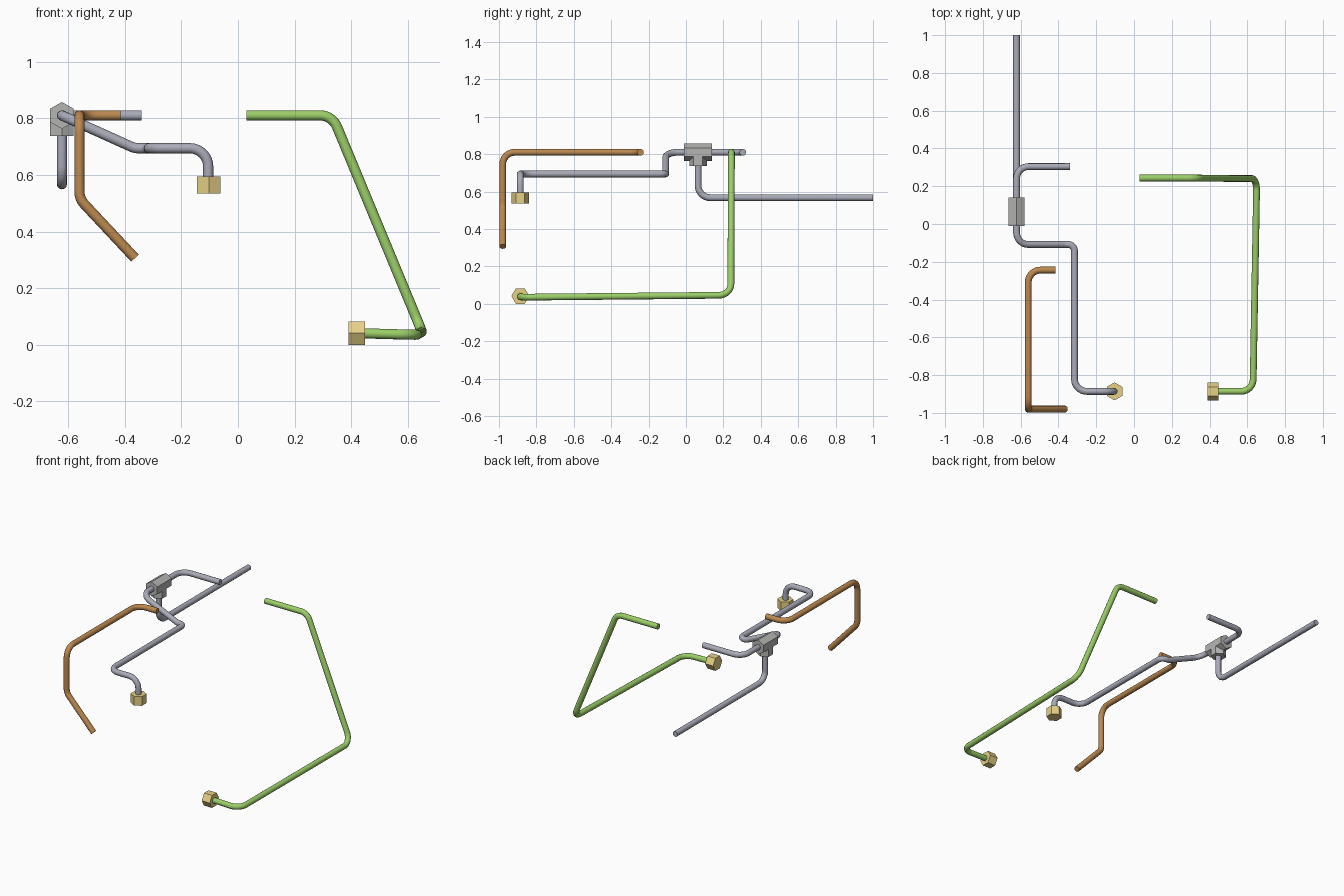
import bpy, math
from mathutils import Vector

if "Cube" in bpy.data.objects:
    bpy.data.objects.remove(bpy.data.objects["Cube"])

PIPE_R = 0.018   # tube radius
BEND_R = 0.065   # centreline bend radius
HEX_R = 0.0475   # nut radius to its corners


def material(name, rgb):
    m = bpy.data.materials.new(name)
    m.diffuse_color = (*rgb, 1)
    m.use_nodes = True
    m.node_tree.nodes["Principled BSDF"].inputs["Base Color"].default_value = m.diffuse_color
    return m


STEEL = material("steel", (0.40, 0.41, 0.48))
TEE = material("tee_grey", (0.46, 0.46, 0.45))
COPPER = material("copper", (0.50, 0.25, 0.08))
GREEN = material("green", (0.33, 0.62, 0.14))
BRASS = material("brass", (0.80, 0.64, 0.24))


def rounded_path(points, steps=8):
    """Replace each corner of a polyline with a circular bend."""
    p = [Vector(q) for q in points]
    out = [p[0]]
    for a, b, c in zip(p, p[1:], p[2:]):
        u, v = (a - b).normalized(), (c - b).normalized()
        half = (math.pi - u.angle(v)) / 2
        t = min(BEND_R * math.tan(half), 0.7 * (a - b).length, 0.7 * (c - b).length)
        r = t / math.tan(half)
        centre = b + (u + v).normalized() * (r / math.cos(half))
        s = (b + u * t - centre).normalized()
        e = (b + v * t - centre).normalized()
        out += [centre + s.slerp(e, i / steps) * r for i in range(steps + 1)]
    out.append(p[-1])
    return out


def pipe(name, points, mat):
    path = rounded_path(points)
    curve = bpy.data.curves.new(name + "_path", 'CURVE')
    curve.dimensions = '3D'
    curve.bevel_depth = PIPE_R
    curve.bevel_resolution = 4
    curve.use_fill_caps = True
    spline = curve.splines.new('POLY')
    spline.points.add(len(path) - 1)
    for sp, co in zip(spline.points, path):
        sp.co = (*co, 1)
    tmp = bpy.data.objects.new(name + "_path", curve)
    bpy.context.collection.objects.link(tmp)
    mesh = bpy.data.meshes.new_from_object(
        tmp.evaluated_get(bpy.context.evaluated_depsgraph_get()))
    bpy.data.objects.remove(tmp)
    obj = bpy.data.objects.new(name, mesh)
    bpy.context.collection.objects.link(obj)
    mesh.materials.clear()
    mesh.materials.append(mat)
    bpy.ops.object.select_all(action='DESELECT')
    obj.select_set(True)
    bpy.context.view_layer.objects.active = obj
    bpy.ops.object.shade_smooth_by_angle(angle=math.radians(40))


def hex_body(name, centre, length, axis, mat):
    """Hexagonal prism along an axis; corners point to +-y, or to +-z along y."""
    rot = {'Z': (0, 0, 0), 'X': (0, math.pi / 2, 0), 'Y': (math.pi / 2, 0, 0)}[axis]
    bpy.ops.mesh.primitive_cylinder_add(vertices=6, radius=HEX_R, depth=length,
                                        location=centre, rotation=rot)
    obj = bpy.context.object
    obj.name = name
    obj.data.materials.append(mat)


# Grey line: from the brass nut, through the tee, to the free end
TX, TY, TZ, NY = -0.622, 0.065, 0.81, -0.886
pipe("steel_main_pipe", [(-0.105, NY, 0.56), (-0.105, NY, 0.694), (-0.315, NY, 0.694),
                         (-0.315, -0.108, 0.694), (-0.365, -0.108, 0.694),
                         (TX, -0.108, TZ), (TX, 0.304, TZ), (-0.34, 0.304, TZ)], STEEL)
pipe("steel_branch_pipe", [(TX, TY, TZ), (TX, TY, 0.567), (TX, 1.0, 0.567)], STEEL)

# Tee fitting: hexagonal run with a hexagonal branch below
hex_body("tee_run", (TX, TY, TZ), 0.15, 'Y', TEE)
hex_body("tee_branch", (TX, TY, 0.7735), 0.073, 'Z', TEE)

# Copper line
pipe("copper_pipe", [(-0.415, -0.244, TZ), (-0.56, -0.244, TZ), (-0.56, -0.98, TZ),
                     (-0.56, -0.98, 0.515), (-0.364, -0.98, 0.306)], COPPER)

# Green line
pipe("green_pipe", [(0.03, 0.243, TZ), (0.333, 0.243, TZ), (0.65, 0.24, 0.046),
                    (0.63, NY, 0.035), (0.42, NY, 0.041)], GREEN)

# Brass end nuts
hex_body("steel_pipe_nut", (-0.103, NY, 0.565), 0.06, 'Z', BRASS)
hex_body("green_pipe_nut", (0.419, NY, 0.0412), 0.058, 'X', BRASS)
